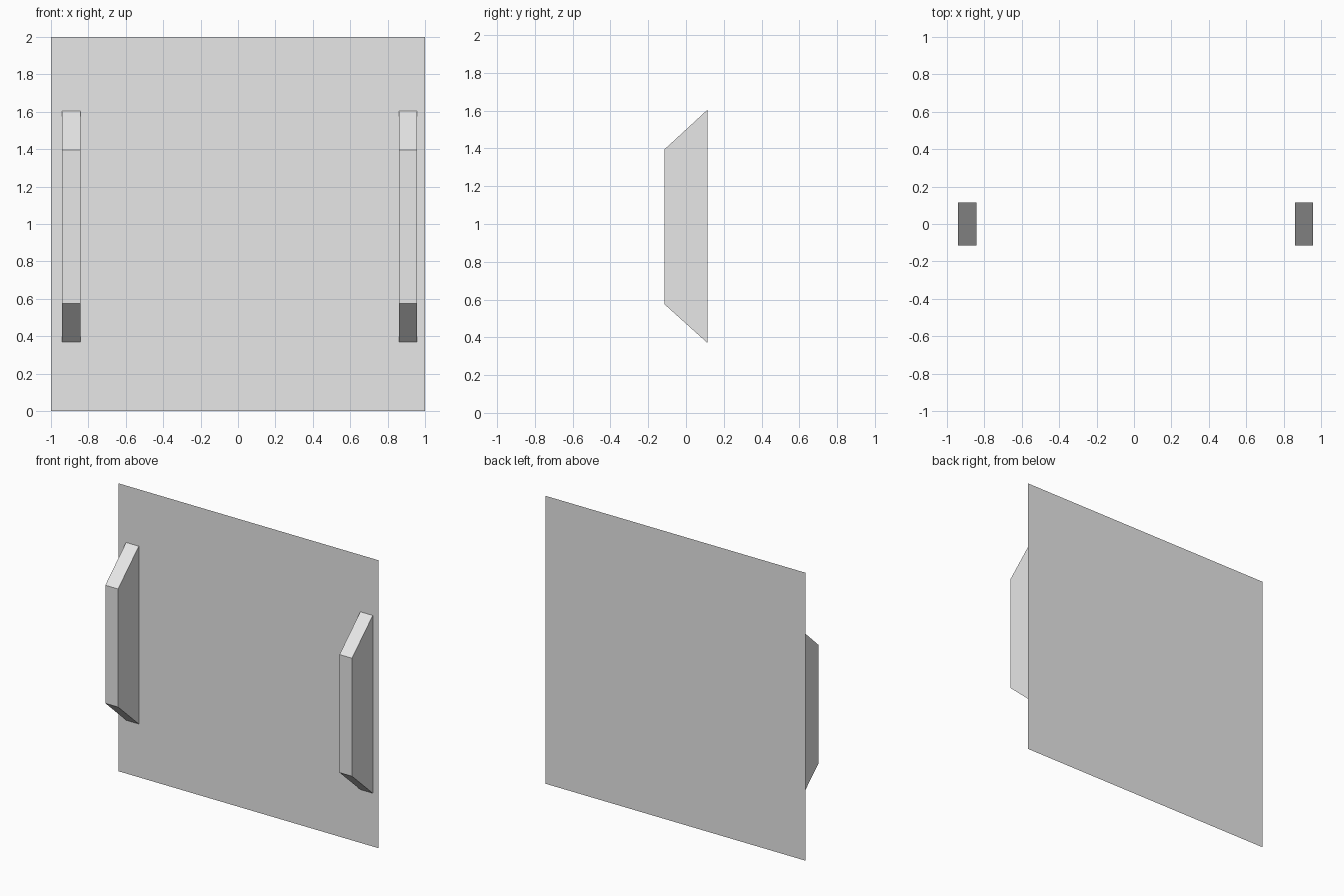
import bpy
import bmesh

if "Cube" in bpy.data.objects:
    bpy.data.objects.remove(bpy.data.objects["Cube"])

BACK, FRONT = 0.114, -0.114

grey = bpy.data.materials.new("light_grey")
grey.diffuse_color = (0.8, 0.8, 0.8, 1)
grey.use_nodes = True
grey.node_tree.nodes["Principled BSDF"].inputs["Base Color"].default_value = grey.diffuse_color


def finish(name, bm):
    mesh = bpy.data.meshes.new(name)
    bm.to_mesh(mesh)
    bm.free()
    mesh.materials.append(grey)
    obj = bpy.data.objects.new(name, mesh)
    bpy.context.collection.objects.link(obj)


# Thin square backing sheet
bm = bmesh.new()
bm.faces.new([bm.verts.new((x, BACK, z))
              for x, z in ((-1, 0), (1, 0), (1, 2), (-1, 2))])
finish("back_panel", bm)


# Upright rail with sloped ends, open where it meets the panel
def rail(name, x0, x1):
    profile = [(BACK, 0.37), (FRONT, 0.575), (FRONT, 1.395), (BACK, 1.605)]
    bm = bmesh.new()
    left, right = ([bm.verts.new((x, y, z)) for y, z in profile]
                   for x in (x0, x1))
    bm.faces.new(left)
    bm.faces.new(right[::-1])
    for i in range(3):
        bm.faces.new((left[i], left[i + 1], right[i + 1], right[i]))
    bmesh.ops.recalc_face_normals(bm, faces=bm.faces)
    # Make sure the normals point away from the panel
    bm.normal_update()
    if min(f.normal.y for f in bm.faces) > -0.9:
        bmesh.ops.reverse_faces(bm, faces=bm.faces)
    finish(name, bm)


rail("left_rail", -0.94, -0.842)
rail("right_rail", 0.86, 0.956)
